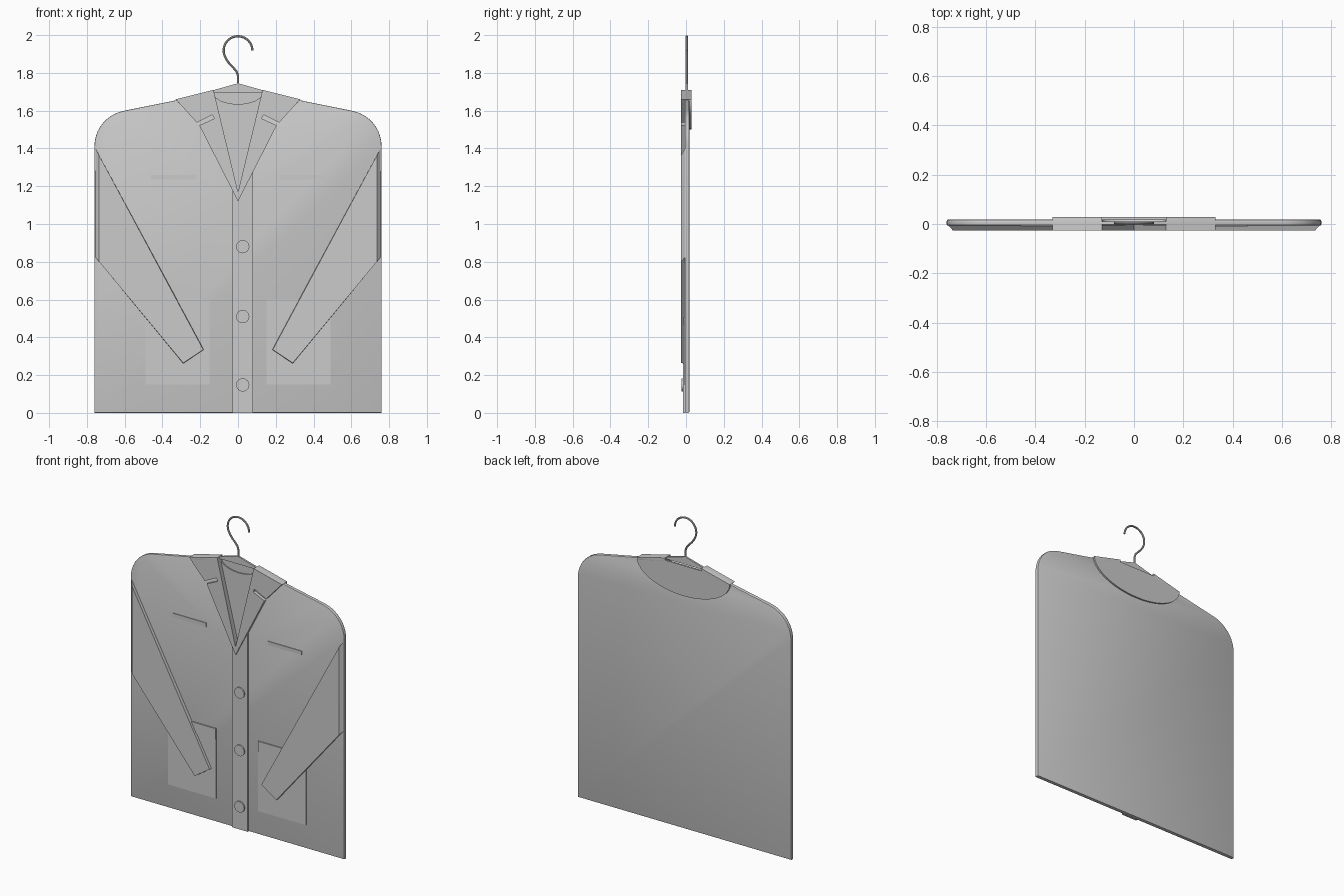
import bpy, bmesh
from math import sin, cos, pi, radians

if "Cube" in bpy.data.objects:
    bpy.data.objects.remove(bpy.data.objects["Cube"])


def prism(name, pts, y0, y1, bevel_front=0, bevel_back=0, mirror=False, front=None):
    """Extrude an (x, z) outline from y0 (front) to y1 (back)."""
    bm = bmesh.new()
    f = [bm.verts.new((x, y0, z)) for x, z in (front or pts)]
    b = [bm.verts.new((x, y1, z)) for x, z in pts]
    n = len(pts)
    bm.faces.new(f)
    bm.faces.new(b[::-1])
    for i in range(n):
        j = (i + 1) % n
        bm.faces.new((f[i], b[i], b[j], f[j]))
    bmesh.ops.recalc_face_normals(bm, faces=bm.faces[:])
    for y, w in ((y0, bevel_front), (y1, bevel_back)):
        if w:
            edges = [e for e in bm.edges if all(abs(v.co.y - y) < 1e-6 for v in e.verts)]
            bmesh.ops.bevel(bm, geom=edges, offset=w, segments=2, profile=0.5, affect='EDGES')
    me = bpy.data.meshes.new(name)
    bm.to_mesh(me)
    bm.free()
    ob = bpy.data.objects.new(name, me)
    bpy.context.collection.objects.link(ob)
    if mirror:
        ob.modifiers.new("mirror", 'MIRROR')
    return ob


def rect(x0, x1, z0, z1):
    return [(x0, z0), (x1, z0), (x1, z1), (x0, z1)]


def full(half):
    """Complete a right-half outline with its left half."""
    return half + [(-x, z) for x, z in reversed(half) if x > 1e-6]


# Shoulder rounding, from the side seam up to the shoulder slope
P = [(.76, 1.41), (.76, 1.505), (.695, 1.582), (.60, 1.60)]
shoulder = []
for i in range(11):
    t = i / 10
    w = ((1-t)**3, 3*t*(1-t)**2, 3*t*t*(1-t), t**3)
    shoulder.append(tuple(sum(k * p[a] for k, p in zip(w, P)) for a in (0, 1)))
side = [(.76, 0)] + shoulder + [(.13, 1.695)]

# Jacket body: back panel with round neckline, front panel with V opening
neck = [(.13 * cos(a), 1.695 - .06 * sin(a)) for a in (pi / 2 * i / 8 for i in range(1, 9))]
prism("back_panel", full(side + neck), .006, .018, bevel_back=.006)
prism("front_panel", full(side + [(0, 1.17)]), -.006, .006, bevel_front=.004)

# Button placket
prism("placket", [(-.03, 0), (.08, 0), (.08, 1.30), (0, 1.14), (-.03, 1.20)], -.016, -.004)

# Lapels with collar notch
prism("lapel", [(.13, 1.71), (.33, 1.66), (.218, 1.537), (.135, 1.578), (.126, 1.558),
                (.205, 1.522), (0, 1.12), (0, 1.17)], -.026, -.004, mirror=True)

# Collar over the shoulders, and its rounded back
prism("collar_shoulder", [(.13, 1.71), (.33, 1.66), (.315, 1.643), (.13, 1.685)],
      -.026, .028, bevel_front=.005, bevel_back=.005, mirror=True)
arc = [(.33 * sin(a), 1.66 - .16 * cos(a)) for a in (pi / 2 * i / 16 for i in range(17))]
prism("collar_back", full(arc + [(.13, 1.71), (.13, 1.695)]), .016, .028)

# Sleeves folded across the front, chamfered along the outer edge
prism("sleeve", [(.76, 1.41), (.18, .335), (.29, .26), (.76, .83)], -.026, 0, mirror=True,
      front=[(.735, 1.363), (.184, .335), (.29, .264), (.735, .80)])

# Pockets
prism("patch_pocket", rect(.15, .49, .15, .55), -.010, -.004, mirror=True)
prism("pocket_flap", rect(.15, .49, .53, .60), -.013, -.004, mirror=True)
prism("chest_welt", rect(.22, .46, 1.235, 1.26), -.010, -.004, mirror=True)

# Buttons
for i, z in enumerate((.148, .51, .88)):
    circle = [(.025 + .035 * cos(a), z + .035 * sin(a)) for a in (2 * pi * k / 24 for k in range(24))]
    prism(f"button_{i + 1}", circle, -.024, -.014)

# Hanger neck and wire hook
prism("hanger", [(0, 1.745), (-.15, 1.703), (-.15, 1.695), (.15, 1.695), (.15, 1.703)], -.002, .010)
path = [(0, 1.735), (0, 1.785), (-.008, 1.808), (-.025, 1.828), (-.045, 1.848), (-.062, 1.872)]
path += [(.076 * cos(a), 1.918 + .076 * sin(a)) for a in (radians(200 - 8 * k) for k in range(26))]
cu = bpy.data.curves.new("hook", 'CURVE')
cu.dimensions = '3D'
cu.bevel_depth = .006
cu.bevel_resolution = 2
cu.use_fill_caps = True
sp = cu.splines.new('POLY')
sp.points.add(len(path) - 1)
for p, (x, z) in zip(sp.points, path):
    p.co = (x, .004, z, 1)
hook = bpy.data.objects.new("hook", cu)
bpy.context.collection.objects.link(hook)
bpy.ops.object.select_all(action='DESELECT')
hook.select_set(True)
bpy.context.view_layer.objects.active = hook
bpy.ops.object.convert(target='MESH')

# Smooth shading with sharp creases kept
bpy.ops.object.select_all(action='SELECT')
bpy.ops.object.shade_smooth_by_angle(angle=radians(30))
